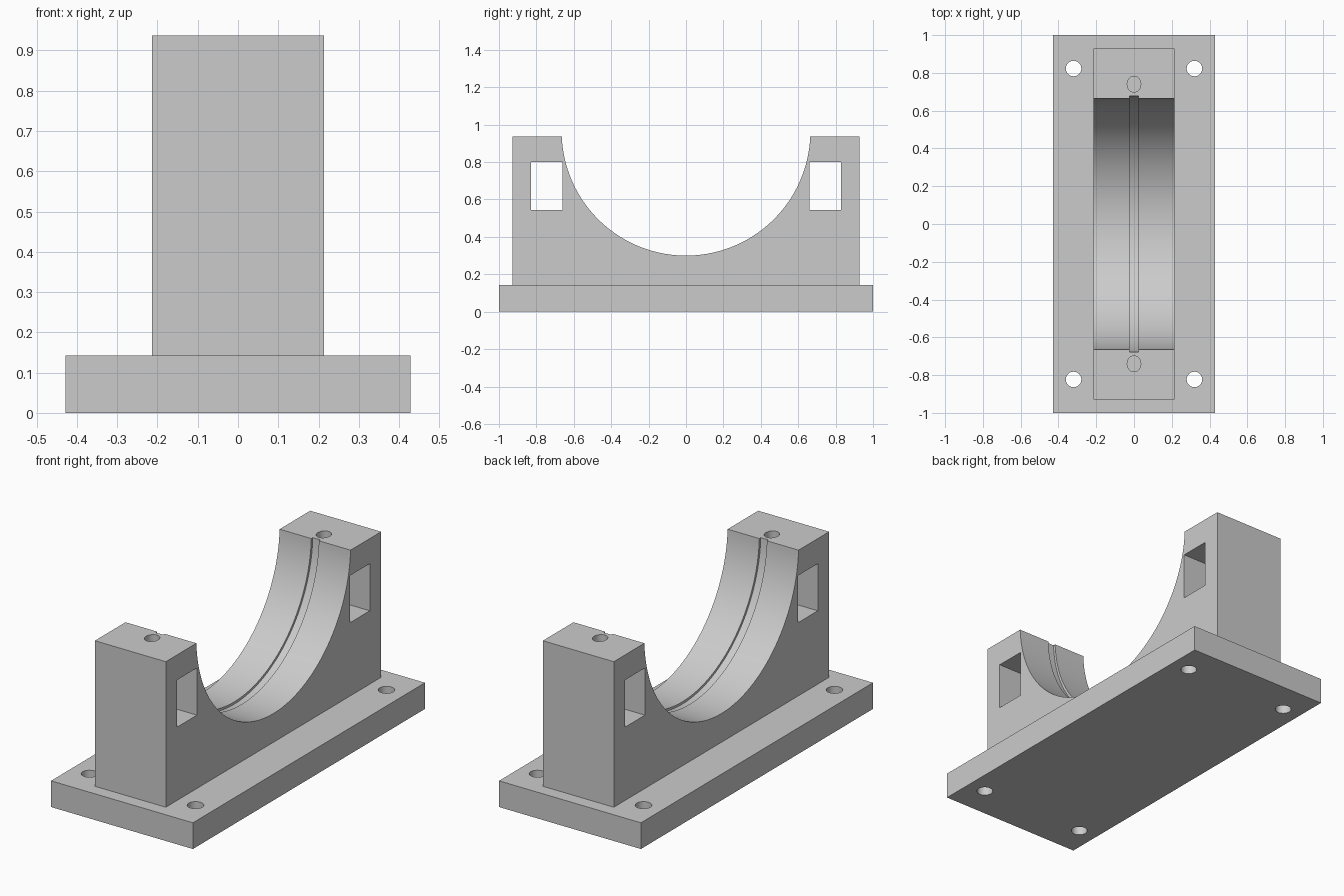
import bpy, math

default = bpy.data.objects.get("Cube")
if default:
    bpy.data.objects.remove(default, do_unlink=True)

# Single painted-metal colour
grey = bpy.data.materials.new("plain_grey")
grey.use_nodes = True
colour = (0.6, 0.6, 0.6, 1)
grey.diffuse_color = colour
grey.node_tree.nodes["Principled BSDF"].inputs["Base Color"].default_value = colour


def box(name, x, y, z):
    """Box from (min, max) ranges on each axis."""
    ranges = (x, y, z)
    bpy.ops.mesh.primitive_cube_add(size=1, location=[(a + b) / 2 for a, b in ranges])
    ob = bpy.context.object
    ob.name = name
    ob.scale = [b - a for a, b in ranges]
    bpy.ops.object.transform_apply(location=True, rotation=False, scale=True)
    ob.data.materials.append(grey)
    return ob


def cylinder(name, radius, depth, location, rotation=(0, 0, 0), sides=48, stretch=1):
    bpy.ops.mesh.primitive_cylinder_add(vertices=sides, radius=radius, depth=depth,
                                        location=location, rotation=rotation)
    ob = bpy.context.object
    ob.name = name
    ob.scale.y = stretch
    ob.data.materials.append(grey)
    return ob


def combine(target, tool, operation):
    """Apply a boolean to the target and discard the tool."""
    tool.hide_render = True
    mod = target.modifiers.new(operation, 'BOOLEAN')
    mod.operation = operation
    mod.solver = 'EXACT'
    mod.object = tool
    bpy.context.view_layer.objects.active = target
    bpy.ops.object.modifier_apply(modifier=mod.name)
    bpy.data.objects.remove(tool, do_unlink=True)


# Base plate with upright block
base_top, top = 0.143, 0.937
cradle = box("bearing_cradle", (-0.428, 0.428), (-1, 1), (0, base_top))
combine(cradle, box("upright_block", (-0.214, 0.214), (-0.928, 0.928), (0.05, top)), 'UNION')

# Round saddle and the shallow groove along its middle
centre = (0, 0, 0.965)
lying = (0, math.pi / 2, 0)
combine(cradle, cylinder("saddle_cutter", 0.665, 1, centre, lying, 160), 'DIFFERENCE')
combine(cradle, cylinder("groove_cutter", 0.678, 0.046, centre, lying, 160), 'DIFFERENCE')

for side in (-1, 1):
    # Rectangular nut window through the block
    y = sorted((side * 0.66, side * 0.83))
    combine(cradle, box("window_cutter", (-0.5, 0.5), y, (0.543, 0.80)), 'DIFFERENCE')
    # Oval bolt hole from the top down into the window
    combine(cradle, cylinder("bolt_cutter", 0.036, 0.4, (0, side * 0.74, 0.9),
                             stretch=1.17), 'DIFFERENCE')
    # Mounting holes through the base corners
    for x in (-0.32, 0.32):
        combine(cradle, cylinder("mounting_cutter", 0.041, 0.5, (x, side * 0.823, 0.1)),
                'DIFFERENCE')

bpy.ops.object.select_all(action='DESELECT')
cradle.select_set(True)
bpy.context.view_layer.objects.active = cradle
bpy.ops.object.shade_smooth_by_angle(angle=math.radians(30))
